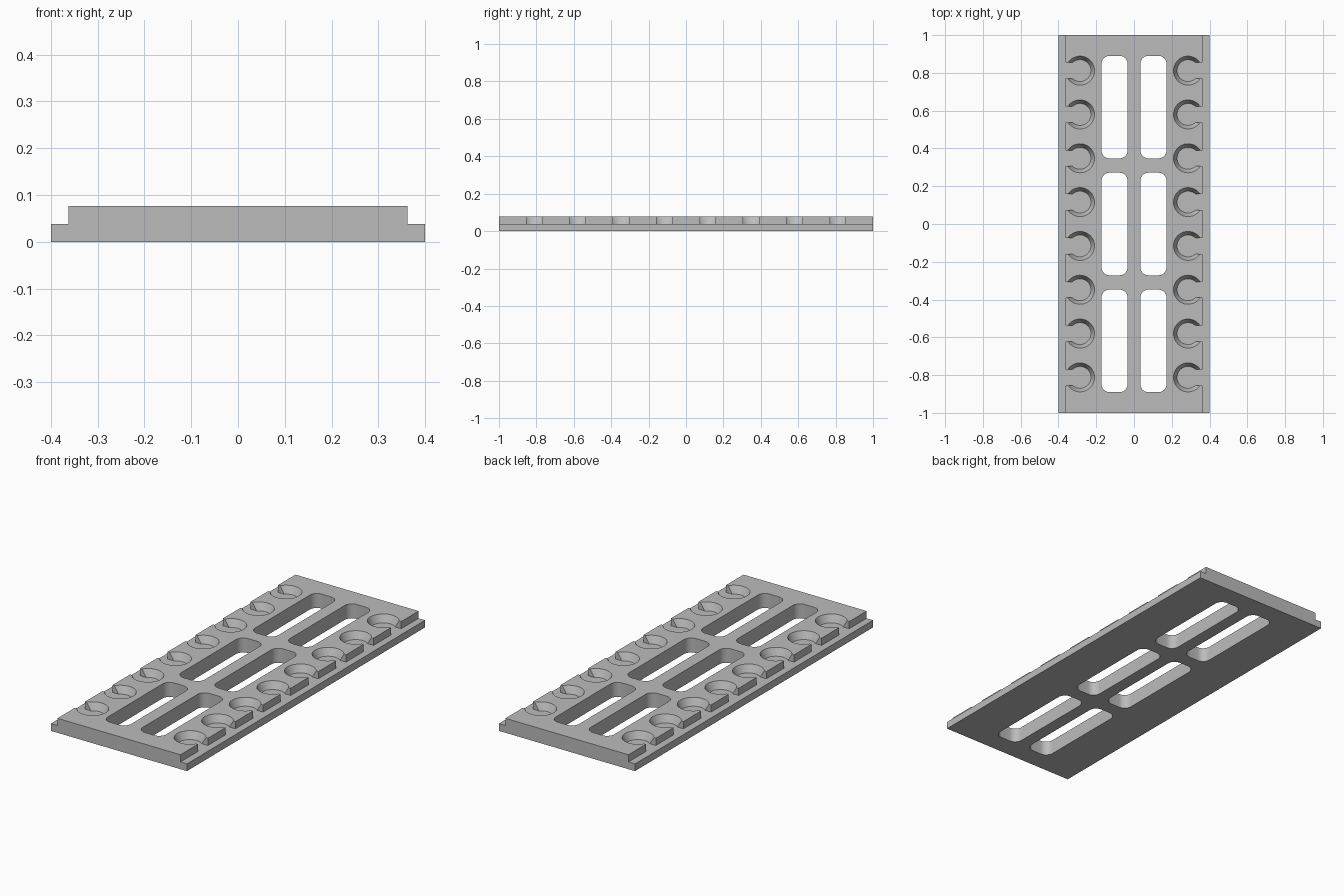
import bpy, bmesh, math
from mathutils import Matrix

if "Cube" in bpy.data.objects:
    bpy.data.objects.remove(bpy.data.objects["Cube"])

# Main dimensions
HALF_W, HALF_L = 0.4, 1.0
RIM_X = 0.362                    # edge of the raised deck
LEDGE_Z, TOP_Z = 0.0385, 0.077
POCKET_X, PITCH, NECK = 0.286, 0.232, 0.042
R_TOP, R_FLOOR = 0.077, 0.058
ARC_STEPS = 32

grey = bpy.data.materials.new("plain grey")
grey.use_nodes = True
colour = (0.5, 0.5, 0.5, 1)
grey.diffuse_color = colour
grey.node_tree.nodes["Principled BSDF"].inputs["Base Color"].default_value = colour


def new_object(name, bm):
    bmesh.ops.recalc_face_normals(bm, faces=bm.faces)
    mesh = bpy.data.meshes.new(name)
    bm.to_mesh(mesh)
    bm.free()
    obj = bpy.data.objects.new(name, mesh)
    bpy.context.collection.objects.link(obj)
    return obj


def deck_edge(radius):
    """Right-hand deck edge, running front to back round eight open pockets."""
    start = math.asin(NECK / radius)
    pts = [(RIM_X, -HALF_L)]
    for i in range(8):
        y = (i - 3.5) * PITCH
        pts.append((RIM_X, y - NECK))
        for k in range(ARC_STEPS + 1):
            a = -start - (2 * math.pi - 2 * start) * k / ARC_STEPS
            pts.append((POCKET_X + radius * math.cos(a), y + radius * math.sin(a)))
        pts.append((RIM_X, y + NECK))
    return pts + [(RIM_X, HALF_L)]


# Plate body: base, stepped sides, tapered pockets and deck
bm = bmesh.new()
sides = []
for s in (1, -1):
    def row(points, z):
        return [bm.verts.new((s * x, y, z)) for x, y in points]
    outer = [(HALF_W, -HALF_L), (HALF_W, HALF_L)]
    foot, step = row(outer, 0), row(outer, LEDGE_Z)
    floor, deck = row(deck_edge(R_FLOOR), LEDGE_Z), row(deck_edge(R_TOP), TOP_Z)
    bm.faces.new(foot + step[::-1])            # outer side
    bm.faces.new(step + floor[::-1])           # ledge and pocket floors
    for i in range(len(floor) - 1):            # pocket and rim walls
        bm.faces.new((floor[i], floor[i + 1], deck[i + 1], deck[i]))
    sides.append((foot, step, floor, deck))
(f1, s1, w1, d1), (f2, s2, w2, d2) = sides
bm.faces.new(f1 + f2[::-1])                    # underside
bm.faces.new(d1 + d2[::-1])                    # deck
for e in (0, -1):                              # front and back ends
    bm.faces.new((f1[e], s1[e], w1[e], d1[e], d2[e], w2[e], s2[e], f2[e]))
plate = new_object("slotted_plate", bm)
plate.data.materials.append(grey)

# Six rounded through slots
bm = bmesh.new()
for x in (-0.103, 0.103):
    for y in (-0.619, 0, 0.619):
        place = Matrix.Translation((x, y, 0.04)) @ Matrix.Diagonal((0.138, 0.543, 0.2, 1))
        verts = bmesh.ops.create_cube(bm, size=1, matrix=place)["verts"]
        edges = {e for v in verts for e in v.link_edges
                 if abs(e.verts[0].co.z - e.verts[1].co.z) > 0.1}
        bmesh.ops.bevel(bm, geom=list(edges), offset=0.042, segments=8,
                        profile=0.5, affect='EDGES')
cutter = new_object("slot_cutter", bm)
cutter.hide_render = True

cut = plate.modifiers.new("slots", 'BOOLEAN')
cut.operation, cut.solver, cut.object = 'DIFFERENCE', 'EXACT', cutter
bpy.ops.object.select_all(action='DESELECT')
plate.select_set(True)
bpy.context.view_layer.objects.active = plate
bpy.ops.object.modifier_apply(modifier=cut.name)
bpy.data.objects.remove(cutter)
bpy.ops.object.shade_smooth_by_angle(angle=math.radians(30))
